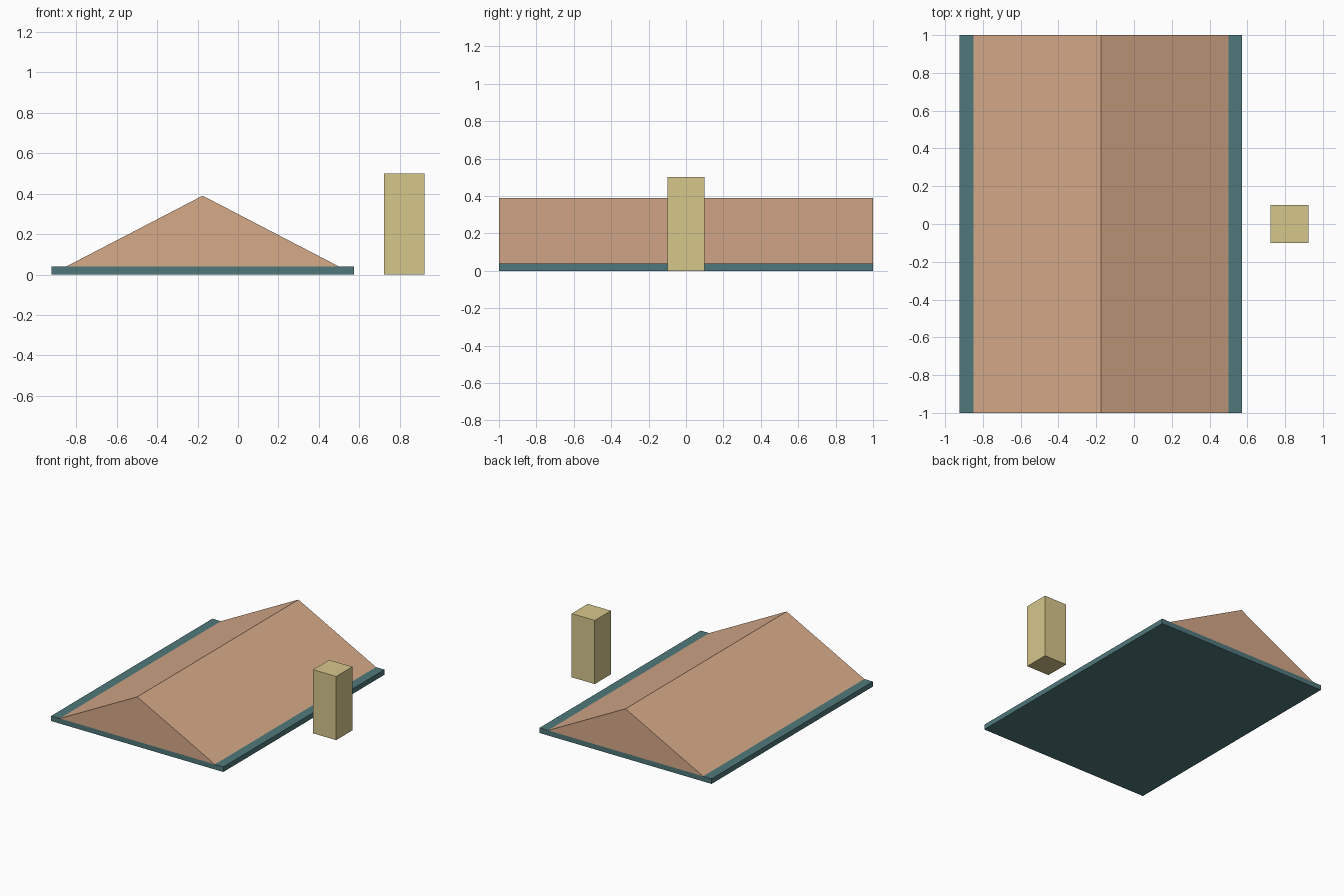
import bpy, bmesh

if "Cube" in bpy.data.objects:
    bpy.data.objects.remove(bpy.data.objects["Cube"])


def extrude_profile(name, profile, y0, y1, color):
    """Extrude an (x, z) outline along y into a solid object."""
    bm = bmesh.new()
    face = bm.faces.new([bm.verts.new((x, y0, z)) for x, z in profile])
    ext = bmesh.ops.extrude_face_region(bm, geom=[face])
    verts = [v for v in ext["geom"] if isinstance(v, bmesh.types.BMVert)]
    bmesh.ops.translate(bm, verts=verts, vec=(0, y1 - y0, 0))
    bmesh.ops.recalc_face_normals(bm, faces=bm.faces)
    mesh = bpy.data.meshes.new(name)
    bm.to_mesh(mesh)
    bm.free()
    mat = bpy.data.materials.new(name + "_color")
    mat.diffuse_color = color
    mat.use_nodes = True
    mat.node_tree.nodes["Principled BSDF"].inputs["Base Color"].default_value = mat.diffuse_color
    mesh.materials.append(mat)
    obj = bpy.data.objects.new(name, mesh)
    bpy.context.collection.objects.link(obj)
    return obj


def rect(x0, x1, z0, z1):
    return [(x0, z0), (x1, z0), (x1, z1), (x0, z1)]


MID = -0.175

# Thin slab under the roof
extrude_profile("eaves_slab", rect(MID - 0.748, MID + 0.748, 0, 0.04),
                -1, 1, (0.08, 0.19, 0.20, 1))

# Gabled roof prism, ridge along y
extrude_profile("gable_roof", [(MID - 0.674, 0.04), (MID + 0.674, 0.04), (MID, 0.39)],
                -1, 1, (0.67, 0.40, 0.25, 1))

# Chimney standing beside the roof
extrude_profile("chimney", rect(0.723, 0.923, 0, 0.5),
                -0.1, 0.1, (0.68, 0.57, 0.26, 1))
